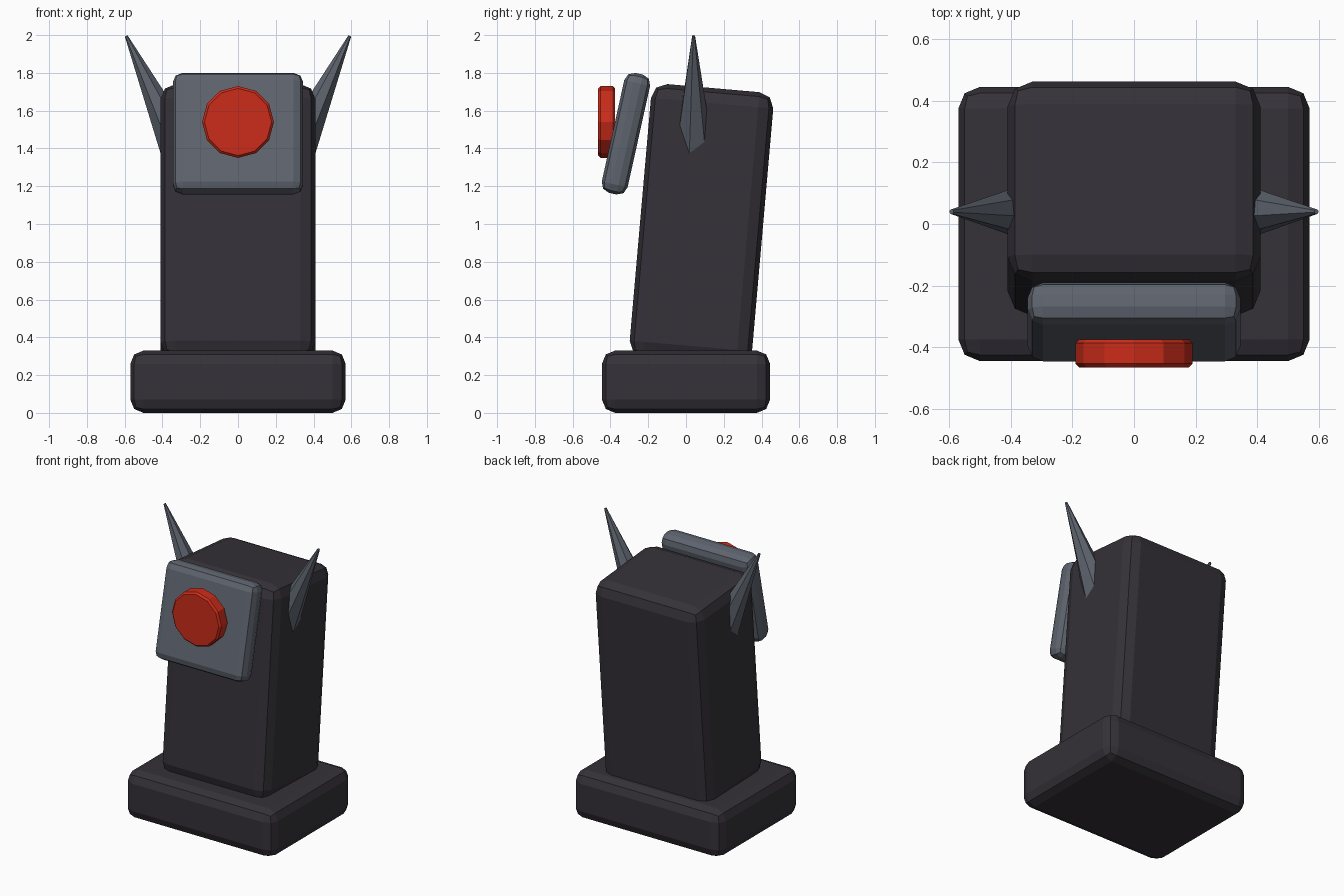
import bpy
from math import radians
from mathutils import Vector

if "Cube" in bpy.data.objects:
    bpy.data.objects.remove(bpy.data.objects["Cube"])


def material(name, rgb):
    mat = bpy.data.materials.new(name)
    mat.diffuse_color = (*rgb, 1)
    mat.use_nodes = True
    mat.node_tree.nodes["Principled BSDF"].inputs["Base Color"].default_value = mat.diffuse_color
    return mat


dark = material("dark_shell", (0.035, 0.031, 0.04))
steel = material("steel", (0.11, 0.125, 0.155))
red = material("red_glow", (0.6, 0.025, 0.01))


def finish(name, mat, bevel=0.0, segments=2):
    obj = bpy.context.object
    obj.name = name
    obj.data.materials.append(mat)
    if bevel:
        mod = obj.modifiers.new("bevel", 'BEVEL')
        mod.width = bevel
        mod.segments = segments
        mod.limit_method = 'ANGLE'
        mod.angle_limit = radians(40)
    return obj


def block(name, size, loc, tilt, mat, bevel, segments=2):
    bpy.ops.mesh.primitive_cube_add(size=1, location=loc)
    obj = bpy.context.object
    for v in obj.data.vertices:
        v.co *= Vector(size)
    obj.rotation_euler.x = radians(tilt)
    return finish(name, mat, bevel, segments)


# Foot, leaning body and tilted face plate
block("base", (1.14, 0.89, 0.33), (0, 0, 0.165), 0, dark, 0.07)
block("body", (0.82, 0.65, 1.45), (0, 0.082, 0.997), -5, dark, 0.08)
block("face_plate", (0.69, 0.14, 0.65), (0, -0.318, 1.478), -12.5, steel, 0.05)

# Round twelve-sided eye, upright in front of the plate
bpy.ops.mesh.primitive_cylinder_add(vertices=12, radius=0.19, depth=0.09,
                                    location=(0, -0.42, 1.54),
                                    rotation=(radians(90), 0, 0))
finish("eye", red, 0.012, 1)

# Seven-sided horns leaning outwards from the body sides
length, lean = 0.7, radians(25)
for side, label in ((-1, "left"), (1, "right")):
    axis = Vector((side * 0.4226, 0, 0.9063))
    tip = Vector((side * 0.592, 0.04, 1.996))
    bpy.ops.mesh.primitive_cone_add(vertices=7, radius1=0.109, radius2=0.008,
                                    depth=length,
                                    location=tip - axis * length / 2,
                                    rotation=(0, side * lean, 0))
    finish("horn_" + label, steel)
